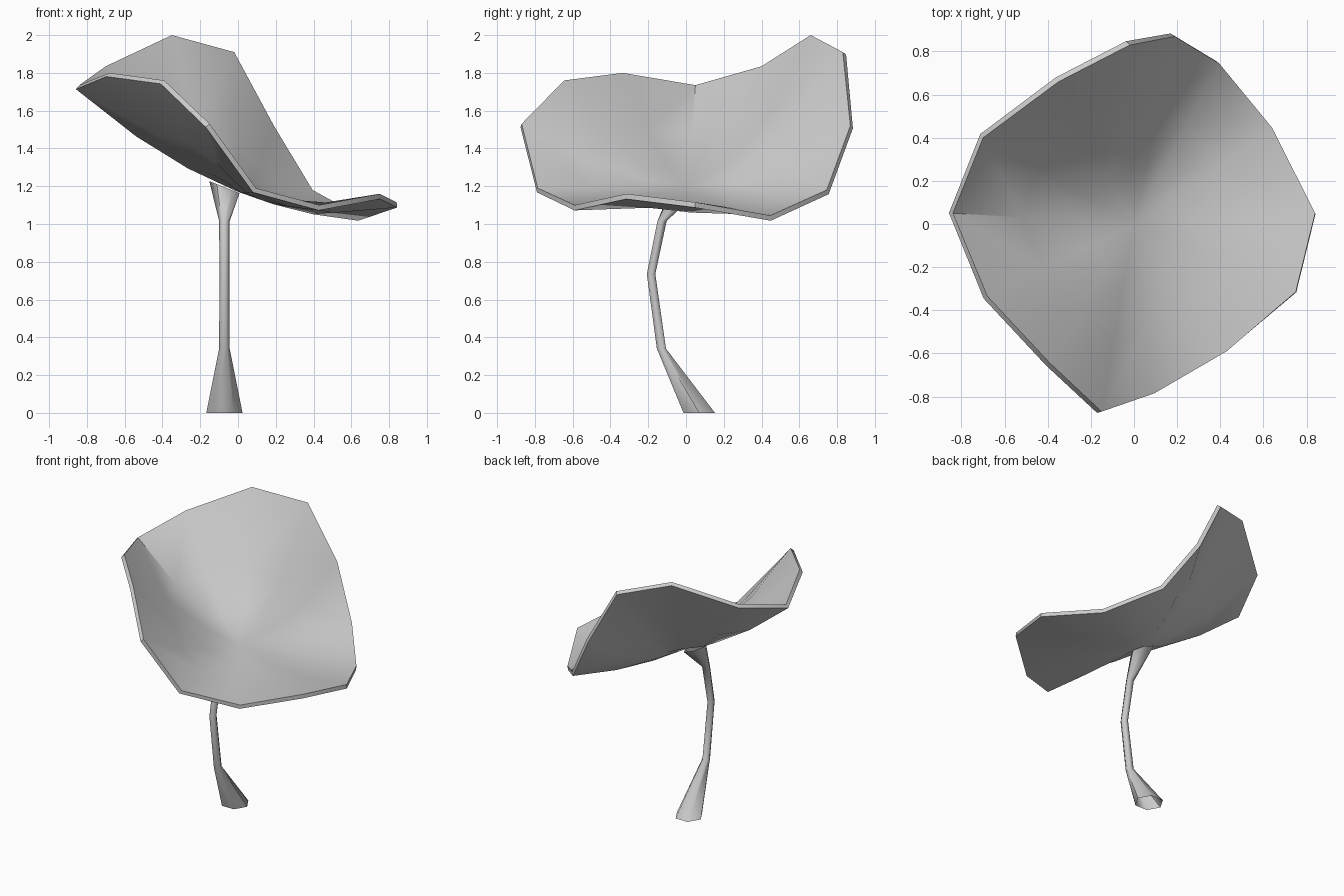
import bpy, bmesh, math
from mathutils import Vector

if "Cube" in bpy.data.objects:
    bpy.data.objects.remove(bpy.data.objects["Cube"])


def finish(name, bm, angle):
    bmesh.ops.recalc_face_normals(bm, faces=bm.faces)
    mesh = bpy.data.meshes.new(name)
    bm.to_mesh(mesh)
    bm.free()
    ob = bpy.data.objects.new(name, mesh)
    bpy.context.collection.objects.link(ob)
    bpy.ops.object.select_all(action='DESELECT')
    bpy.context.view_layer.objects.active = ob
    ob.select_set(True)
    bpy.ops.object.shade_smooth_by_angle(angle=math.radians(angle))
    return ob


def bridge(bm, a, b):
    n = len(a)
    for i in range(n):
        bm.faces.new((a[i], a[(i + 1) % n], b[(i + 1) % n], b[i]))


# Leaf: wavy rim, tilted middle, shallow bowl between
rim = [(0.19, 0.87, 1.52), (0.395, 0.745, 1.18), (0.64, 0.447, 1.045),
       (0.84, 0.05, 1.115), (0.75, -0.315, 1.16), (0.43, -0.59, 1.10),
       (0.095, -0.785, 1.19), (-0.15, -0.87, 1.53), (-0.39, -0.645, 1.76),
       (-0.68, -0.335, 1.80), (-0.84, 0.05, 1.735), (-0.70, 0.40, 1.835),
       (-0.35, 0.66, 2.0), (-0.02, 0.83, 1.91)]
CENTER, TILT, THICK = 1.20, -0.40, 0.028


def leaf_point(p, t):
    x, y, z = p
    bend = z - (CENTER + TILT * x)
    return Vector((x * t, y * t, CENTER + TILT * x * t + bend * t * t))


bm = bmesh.new()
middle = bm.verts.new((0, 0, CENTER))
rings = [[bm.verts.new(leaf_point(p, t)) for p in rim] for t in (0.3, 0.62, 1.0)]
n = len(rim)
for i in range(n):
    bm.faces.new((middle, rings[0][(i + 1) % n], rings[0][i]))
bridge(bm, rings[0], rings[1])
bridge(bm, rings[1], rings[2])
bmesh.ops.recalc_face_normals(bm, faces=bm.faces)
bm.normal_update()
if middle.normal.z < 0:
    bmesh.ops.reverse_faces(bm, faces=bm.faces)
leaf = finish("leaf", bm, 40)
solid = leaf.modifiers.new("thickness", 'SOLIDIFY')
solid.thickness = THICK
solid.offset = -1
bpy.ops.object.modifier_apply(modifier=solid.name)
bpy.ops.object.shade_smooth_by_angle(angle=math.radians(40))

# Stem: six-sided curved tube, flared at both ends, open at the bottom
path = [(0.07, 0.0, 0.096, 0), (-0.13, 0.34, 0.028, 0), (-0.185, 0.735, 0.026, 0),
        (-0.127, 1.015, 0.028, 0), (0.0, 1.195, 0.08, TILT)]
bm = bmesh.new()
loops = []
for y, z, r, slope in path:
    loop = []
    for k in range(6):
        a = k * math.pi / 3
        dx, dy = r * math.cos(a), r * math.sin(a)
        loop.append(bm.verts.new((-0.072 + dx, y + dy, z + slope * dx)))
    loops.append(loop)
for a, b in zip(loops, loops[1:]):
    bridge(bm, a, b)
finish("stem", bm, 65)
